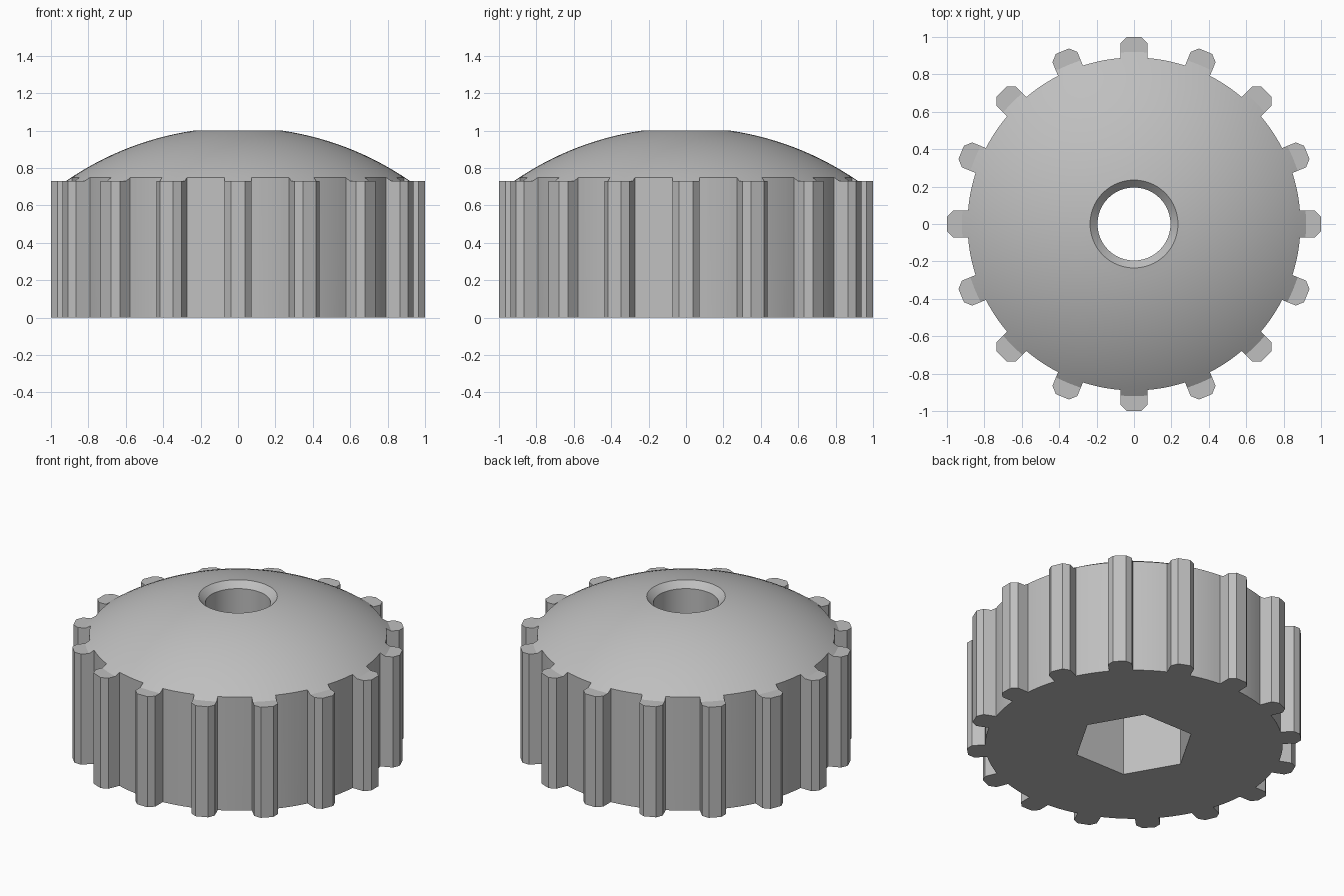
import bpy, bmesh
from math import sin, cos, tau, asin, sqrt

if "Cube" in bpy.data.objects:
    bpy.data.objects.remove(bpy.data.objects["Cube"])

TEETH = 16
BODY_R, TIP_R = 0.89, 1.0
HALF_W, CHAMFER = 0.072, 0.034
RIM_Z, RIM_R = 0.73, 0.92
TOP_R, HOLE_R = 0.235, 0.195
DOME_C, DOME_R = -0.60, 1.617
HEX_R, HEX_DEPTH = 0.363, 0.5

grey = bpy.data.materials.new("plain grey")
grey.use_nodes = True
colour = (0.52, 0.52, 0.52, 1)
grey.diffuse_color = colour
grey.node_tree.nodes["Principled BSDF"].inputs["Base Color"].default_value = colour


def make_object(name, bm):
    bmesh.ops.recalc_face_normals(bm, faces=bm.faces)
    mesh = bpy.data.meshes.new(name)
    bm.to_mesh(mesh)
    bm.free()
    mesh.materials.append(grey)
    obj = bpy.data.objects.new(name, mesh)
    bpy.context.collection.objects.link(obj)
    return obj


def prism(name, outline, z0, z1):
    bm = bmesh.new()
    face = bm.faces.new([bm.verts.new((x, y, z0)) for x, y in outline])
    top = bmesh.ops.extrude_face_region(bm, geom=[face], use_keep_orig=True)["geom"]
    bmesh.ops.translate(bm, vec=(0, 0, z1 - z0),
                        verts=[v for v in top if isinstance(v, bmesh.types.BMVert)])
    return make_object(name, bm)


def turned_ring(name, profile, segments):
    bm = bmesh.new()
    rings = [[bm.verts.new((r * cos(tau * i / segments), r * sin(tau * i / segments), z))
              for r, z in profile] for i in range(segments)]
    n = len(profile)
    for i in range(segments):
        a, b = rings[i], rings[(i + 1) % segments]
        for j in range(n):
            k = (j + 1) % n
            bm.faces.new((a[j], b[j], b[k], a[k]))
    return make_object(name, bm)


def boolean(target, cutter, operation):
    mod = target.modifiers.new(operation.lower(), "BOOLEAN")
    mod.operation, mod.object, mod.solver = operation, cutter, "EXACT"
    bpy.context.view_layer.objects.active = target
    bpy.ops.object.modifier_apply(modifier=mod.name)
    bpy.data.objects.remove(cutter)


# Toothed outline: chamfered grip rib, then the body arc to the next rib
pitch = tau / TEETH
root = asin(HALF_W / BODY_R)
outline = []
for i in range(TEETH):
    a = i * pitch
    rib = [(TIP_R - CHAMFER, -HALF_W), (TIP_R, -HALF_W + CHAMFER),
           (TIP_R, HALF_W - CHAMFER), (TIP_R - CHAMFER, HALF_W)]
    outline += [(r * cos(a) - t * sin(a), r * sin(a) + t * cos(a)) for r, t in rib]
    for s in range(6):
        b = a + root + (pitch - 2 * root) * s / 5
        outline.append((BODY_R * cos(b), BODY_R * sin(b)))
knob = prism("ribbed_knob", outline, 0, 1.2)

# Domed top, flat rib tops and chamfered through hole
steps = 14
radii = [RIM_R + (TOP_R - RIM_R) * i / steps for i in range(steps + 1)]
dome = [(r, DOME_C + sqrt(DOME_R ** 2 - r * r)) for r in radii]
profile = [(HOLE_R, -0.1), (1.1, -0.1), (1.1, RIM_Z)] + dome + [(HOLE_R, 0.96)]
boolean(knob, turned_ring("dome_cutter", profile, 96), "INTERSECT")

# Hexagonal socket in the underside
hexagon = [(HEX_R * cos(tau * i / 6), HEX_R * sin(tau * i / 6)) for i in range(6)]
boolean(knob, prism("socket_cutter", hexagon, -0.2, HEX_DEPTH), "DIFFERENCE")

bpy.ops.object.select_all(action="DESELECT")
knob.select_set(True)
bpy.context.view_layer.objects.active = knob
bpy.ops.object.shade_smooth_by_angle(angle=0.4)
